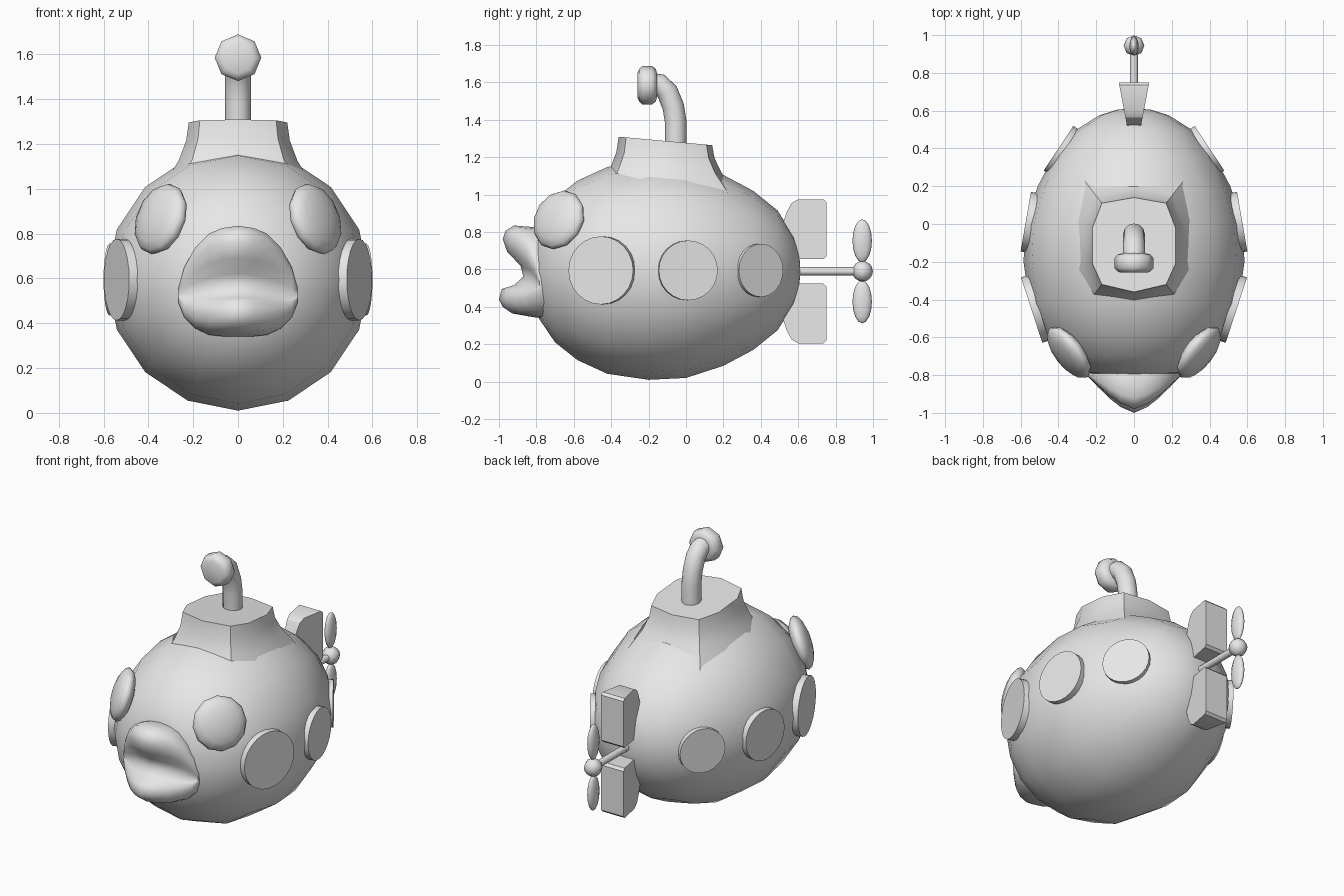
import bpy, bmesh, math
from mathutils import Vector, Matrix

if "Cube" in bpy.data.objects:
    bpy.data.objects.remove(bpy.data.objects["Cube"])

grey = bpy.data.materials.new("light grey")
grey.diffuse_color = (0.8, 0.8, 0.8, 1)
grey.use_nodes = True
grey.node_tree.nodes["Principled BSDF"].inputs["Base Color"].default_value = grey.diffuse_color
CZ = 0.595  # height of the long axis


def finish(name, bm, angle=40):
    bmesh.ops.recalc_face_normals(bm, faces=bm.faces)
    me = bpy.data.meshes.new(name)
    bm.to_mesh(me)
    bm.free()
    ob = bpy.data.objects.new(name, me)
    bpy.context.collection.objects.link(ob)
    me.materials.append(grey)
    bpy.ops.object.select_all(action='DESELECT')
    ob.select_set(True)
    bpy.context.view_layer.objects.active = ob
    bpy.ops.object.shade_smooth_by_angle(angle=math.radians(angle))
    return ob


def loft(name, rings, angle=40):
    """Skin a list of closed rings and cap both ends."""
    bm = bmesh.new()
    vs = [[bm.verts.new(p) for p in r] for r in rings]
    n = len(vs[0])
    for a, b in zip(vs, vs[1:]):
        for i in range(n):
            j = (i + 1) % n
            bm.faces.new((a[i], a[j], b[j], b[i]))
    bm.faces.new(vs[0])
    bm.faces.new(vs[-1][::-1])
    return finish(name, bm, angle)


def lathe_y(name, profile, sides, z, angle=40):
    """Spin (y, radius) pairs round a line parallel to y."""
    turn = [math.tau * i / sides for i in range(sides)]
    return loft(name, [[(r * math.sin(a), y, z + r * math.cos(a)) for a in turn]
                       for y, r in profile], angle)


def ellipsoid(name, centre, normal, size, segs=12, rings=8):
    """Sphere scaled by size, its pole turned to normal."""
    bm = bmesh.new()
    rot = Vector(normal).to_track_quat('Z', 'Y').to_matrix().to_4x4()
    m = Matrix.Translation(centre) @ rot @ Matrix.Diagonal((*size, 1))
    bmesh.ops.create_uvsphere(bm, u_segments=segs, v_segments=rings, radius=1, matrix=m)
    return finish(name, bm, 60)


def disc(name, centre, normal, radius, depth):
    bm = bmesh.new()
    rot = Vector(normal).to_track_quat('Z', 'Y').to_matrix().to_4x4()
    bmesh.ops.create_cone(bm, cap_ends=True, segments=24, radius1=radius, radius2=radius,
                          depth=depth, matrix=Matrix.Translation(centre) @ rot)
    return finish(name, bm)


# hull: round 16-sided body along y
lathe_y("hull", [(-0.80, 0.20), (-0.785, 0.26), (-0.70, 0.385), (-0.58, 0.48), (-0.42, 0.553),
                 (-0.20, 0.585), (0.0, 0.575), (0.20, 0.51), (0.36, 0.425), (0.49, 0.32),
                 (0.575, 0.185), (0.605, 0.09), (0.61, 0.03)], 16, CZ, 50)

# conning tower: faceted collar with a sloping flat top
half = [(0, 0.14), (0.17, 0.11), (0.22, -0.02), (0.22, -0.21), (0.17, -0.32), (0, -0.36)]
outline = half + [(-x, y) for x, y in half[-2:0:-1]]


def collar(scale, z, slope):
    return [(x * scale, -0.11 + (y + 0.11) * scale, z - slope * (y + 0.11)) for x, y in outline]


loft("conning_tower", [collar(1.55, 1.0, 0), collar(1.2, 1.125, 0.03),
                       collar(1.05, 1.21, 0.06), collar(1, 1.287, 0.09)], 40)

# periscope tube: swept circle
path = [Vector((0, y, z)) for y, z in [(-0.055, 1.2), (-0.055, 1.39), (-0.068, 1.47),
                                       (-0.1, 1.55), (-0.14, 1.588), (-0.2, 1.595)]]
rings = []
for i, p in enumerate(path):
    t = (path[min(i + 1, 5)] - path[max(i - 1, 0)]).normalized()
    side = Vector((1, 0, 0))
    up = t.cross(side)
    rings.append([p + 0.058 * (side * math.cos(a) + up * math.sin(a))
                  for a in [math.tau * k / 12 for k in range(12)]])
loft("periscope_tube", rings)
lathe_y("periscope_head", [(-0.258, 0.07), (-0.25, 0.088), (-0.232, 0.104), (-0.182, 0.104),
                           (-0.162, 0.088), (-0.154, 0.06)], 8, 1.585, 60)

# mouth: lip profile shrinking towards both corners
lips = [(-0.70, 0.34), (-0.80, 0.342), (-0.93, 0.365), (-0.98, 0.40), (-1.0, 0.44), (-0.985, 0.495),
        (-0.92, 0.515), (-0.87, 0.56), (-0.885, 0.62), (-0.955, 0.69), (-0.98, 0.76),
        (-0.965, 0.805), (-0.92, 0.833), (-0.82, 0.825), (-0.70, 0.80)]
# half-width, low edge, high edge, how far the lips stick out
stations = [(0, 0.34, 0.835, 1), (0.07, 0.34, 0.825, 0.86), (0.13, 0.347, 0.80, 0.65),
            (0.19, 0.375, 0.74, 0.38), (0.24, 0.425, 0.65, 0.15), (0.265, 0.49, 0.56, 0.03)]
stations = [(-x, a, b, d) for x, a, b, d in stations[:0:-1]] + stations
loft("mouth", [[(x, y if y > -0.78 else -0.78 + (y + 0.78) * d, a + (z - 0.34) / 0.493 * (b - a))
                for y, z in lips] for x, a, b, d in stations], 60)

# mirrored eyes and portholes
for s, tag in ((1, "right"), (-1, "left")):
    ellipsoid("eye_" + tag, (s * 0.345, -0.68, 0.865), (s * 0.75, -0.58, 0.3), (0.165, 0.165, 0.06))
    for i, (x, y, nx, ny, r) in enumerate([(0.54, -0.455, 0.95, -0.31, 0.182),
                                           (0.571, 0.012, 0.98, 0.17, 0.16),
                                           (0.398, 0.40, 0.83, 0.55, 0.142)]):
        n = Vector((s * nx, ny, 0)).normalized()
        disc(f"porthole_{i + 1}_{tag}", Vector((s * x, y, CZ)) - n * 0.018, n, r, 0.04)

# tail fins: wedges thicker at the rear, one above and one below the shaft
fin = [(0.50, 0.065), (0.735, 0.065), (0.75, 0.08), (0.75, 0.37), (0.735, 0.385),
       (0.60, 0.385), (0.565, 0.365), (0.54, 0.32), (0.51, 0.23)]
for s, tag in ((1, "upper"), (-1, "lower")):
    loft("fin_" + tag, [[(e * (0.035 + (y - 0.51) * 0.19), y, 0.59 + s * h) for y, h in fin]
                        for e in (-1, 1)], 30)
    ellipsoid("propeller_blade_" + tag, (0, 0.942, 0.59 + s * 0.163), (0, 0, 1),
              (0.025, 0.052, 0.115))

# propeller shaft and hub
lathe_y("propeller_shaft", [(0.55, 0.022), (0.94, 0.022)], 10, 0.59)
ellipsoid("propeller_hub", (0, 0.944, 0.59), (0, 0, 1), (0.055, 0.055, 0.055), 8, 8)
